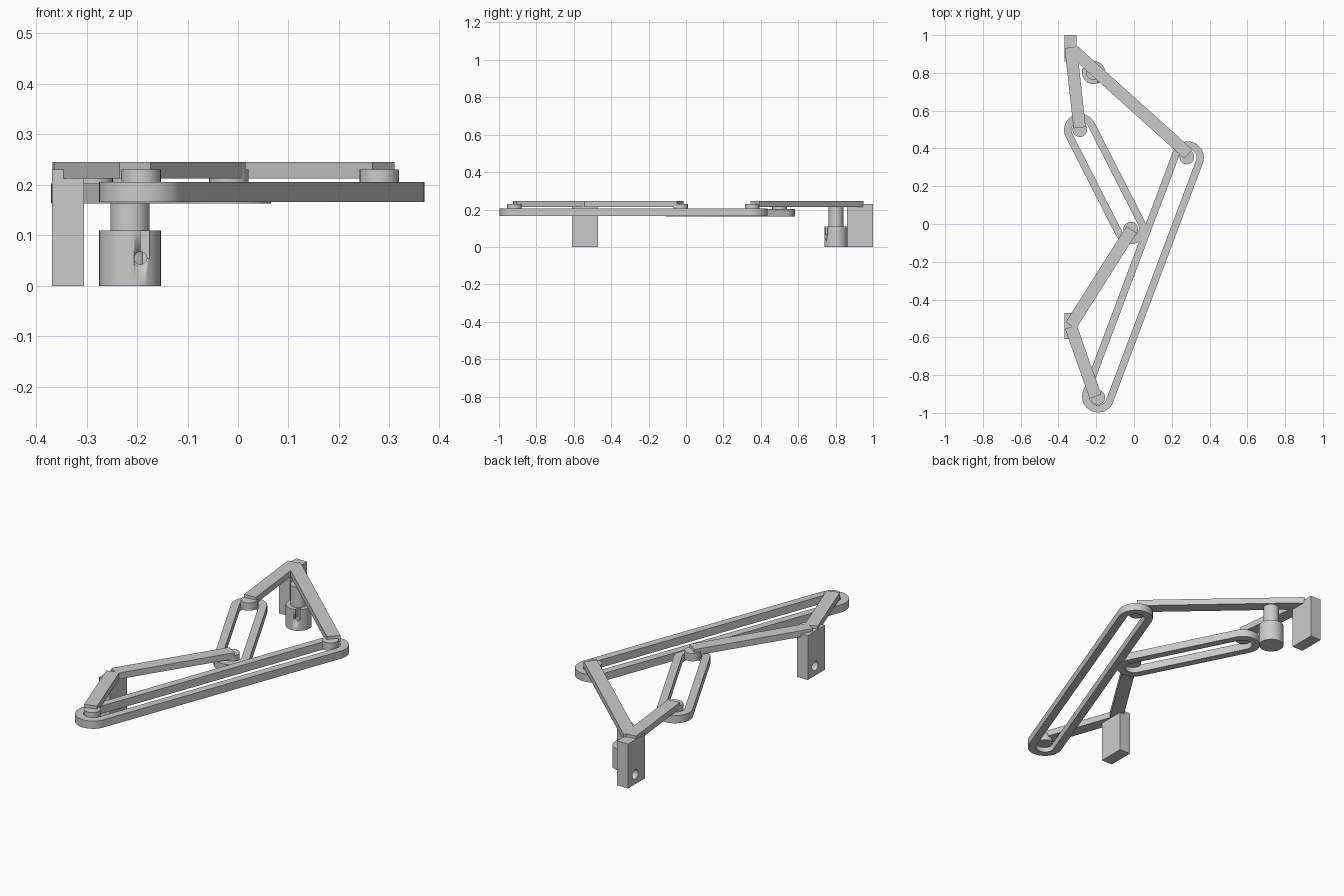
import bpy, bmesh, math
from mathutils import Vector

if "Cube" in bpy.data.objects:
    bpy.data.objects.remove(bpy.data.objects["Cube"])

grey = bpy.data.materials.new("plain grey")
grey.diffuse_color = (0.6, 0.6, 0.6, 1)
grey.use_nodes = True
grey.node_tree.nodes["Principled BSDF"].inputs["Base Color"].default_value = grey.diffuse_color


def finish(bm, name, smooth=False):
    bmesh.ops.recalc_face_normals(bm, faces=bm.faces)
    me = bpy.data.meshes.new(name)
    bm.to_mesh(me)
    bm.free()
    me.materials.append(grey)
    ob = bpy.data.objects.new(name, me)
    bpy.context.collection.objects.link(ob)
    if smooth:
        bpy.ops.object.select_all(action='DESELECT')
        ob.select_set(True)
        bpy.context.view_layer.objects.active = ob
        bpy.ops.object.shade_smooth_by_angle(angle=math.radians(30))
    return ob


def box(name, lo, hi):
    bm = bmesh.new()
    bmesh.ops.create_cube(bm, size=1)
    for v in bm.verts:
        v.co = [lo[i] if v.co[i] < 0 else hi[i] for i in range(3)]
    return finish(bm, name)


def cylinder(name, a, b, r, seg=32):
    a, b = Vector(a), Vector(b)
    bm = bmesh.new()
    bmesh.ops.create_cone(bm, cap_ends=True, segments=seg, radius1=r, radius2=r,
                          depth=(b - a).length)
    bm.transform((b - a).to_track_quat('Z', 'Y').to_matrix().to_4x4())
    bmesh.ops.translate(bm, verts=bm.verts, vec=(a + b) / 2)
    return finish(bm, name, True)


def cut(ob, cutter):
    mod = ob.modifiers.new("cut", 'BOOLEAN')
    mod.object = cutter
    mod.solver = 'EXACT'
    cutter.hide_render = True
    cutter.hide_set(True)


def slotted_link(name, a, b, z0, z1, r_out=0.085, r_in=0.046, seg=20):
    """Stadium-shaped ring between two end centres."""
    a, b = Vector(a), Vector(b)
    ang = math.atan2(b.y - a.y, b.x - a.x)
    bm = bmesh.new()
    rings = []
    for r, z in ((r_out, z0), (r_out, z1), (r_in, z1), (r_in, z0)):
        ring = []
        for c, start in ((b, ang - math.pi / 2), (a, ang + math.pi / 2)):
            for i in range(seg + 1):
                t = start + math.pi * i / seg
                ring.append(bm.verts.new((c.x + r * math.cos(t), c.y + r * math.sin(t), z)))
        rings.append(ring)
    n = len(rings[0])
    for k in range(4):
        p, q = rings[k], rings[(k + 1) % 4]
        for i in range(n):
            j = (i + 1) % n
            bm.faces.new((p[i], p[j], q[j], q[i]))
    return finish(bm, name, True)


def arm(name, a, b, z0=0.213, z1=0.245, w=0.065):
    """Flat bar along the line a-b."""
    a, b = Vector(a), Vector(b)
    d = (b - a).normalized()
    s = Vector((-d.y, d.x)) * w / 2
    bm = bmesh.new()
    f = bm.faces.new([bm.verts.new((p.x, p.y, z0)) for p in (a - s, b - s, b + s, a + s)])
    ex = bmesh.ops.extrude_face_region(bm, geom=[f])
    up = [v for v in ex["geom"] if isinstance(v, bmesh.types.BMVert)]
    bmesh.ops.translate(bm, verts=up, vec=(0, 0, z1 - z0))
    return finish(bm, name)


# Slotted links
slotted_link("long_slotted_link", (-0.19, -0.913), (0.285, 0.352), 0.166, 0.206)
slotted_link("short_slotted_link", (-0.285, 0.498), (-0.02, -0.022), 0.163, 0.203)

# Arms, two from each pivot
arm("front_short_arm", (-0.334, -0.545), (-0.204, -0.914))
arm("front_long_arm", (-0.334, -0.537), (-0.013, -0.03))
arm("back_short_arm", (-0.335, 0.935), (-0.288, 0.51))
arm("back_long_arm", (-0.328, 0.924), (0.288, 0.37))

# Pins joining arm ends to links
for name, x, y in (("front_pin", -0.192, -0.918), ("middle_pin", -0.018, -0.028),
                   ("left_pin", -0.287, 0.5), ("right_pin", 0.28, 0.355)):
    cylinder(name, (x, y, 0.19), (x, y, 0.23), 0.039)

# Support blocks, each with a blind hole low on the outer side
for name, y in (("front_block", -0.54), ("back_block", 0.93)):
    block = box(name, (-0.368, y - 0.07, 0), (-0.305, y + 0.07, 0.23))
    cut(block, cylinder(name + "_hole_cutter", (-0.4, y + 0.01, 0.05),
                        (-0.325, y + 0.01, 0.05), 0.024, 24))

# Round socket with a bayonet slot, and its shaft
cx, cy = -0.214, 0.802
socket = cylinder("socket", (cx, cy, 0), (cx, cy, 0.11), 0.061, 48)
cut(socket, box("slot_cutter", (-0.193, cy - 0.08, 0.055), (-0.175, cy - 0.035, 0.13)))
cut(socket, cylinder("socket_hole_cutter", (-0.193, cy - 0.08, 0.055),
                     (-0.193, cy - 0.03, 0.055), 0.0125, 20))
cylinder("shaft", (cx, cy, 0.03), (cx, cy, 0.215), 0.039)
